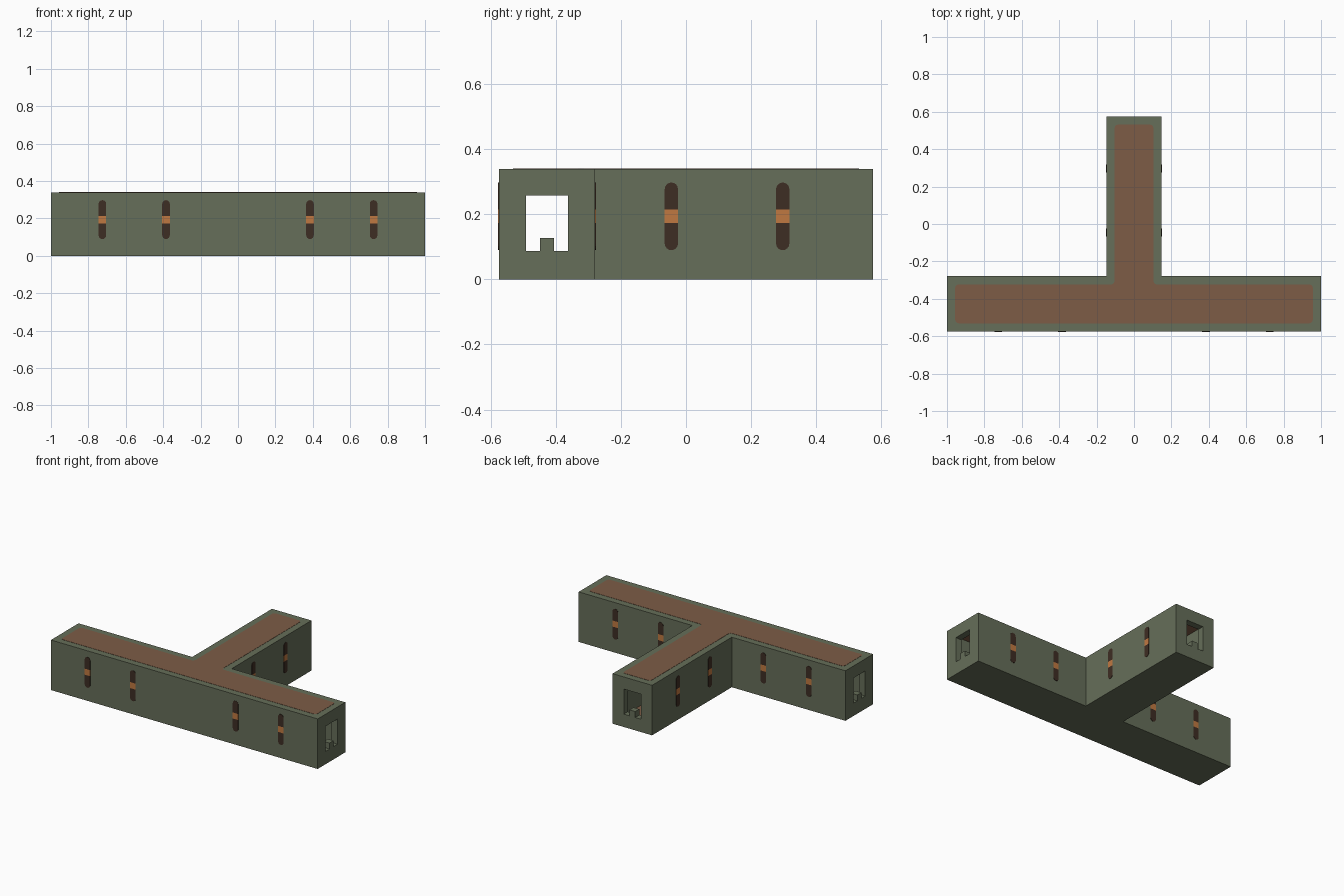
import bpy, bmesh, math
from mathutils import Matrix, Vector

if "Cube" in bpy.data.objects:
    bpy.data.objects.remove(bpy.data.objects["Cube"])

HALF_W = 0.148      # half the corridor width
BAR_Y = -0.427      # centre line of the crossing corridor
END_Y = 0.575
HEIGHT = 0.339
WALL = 0.044


def material(name, rgb):
    m = bpy.data.materials.new(name)
    m.use_nodes = True
    m.diffuse_color = (*rgb, 1)
    m.node_tree.nodes["Principled BSDF"].inputs["Base Color"].default_value = (*rgb, 1)
    return m


green = material("olive green", (0.133, 0.156, 0.100))
brown = material("clay brown", (0.205, 0.107, 0.061))
dark = material("dark brown", (0.048, 0.026, 0.017))
orange = material("lamp orange", (0.53, 0.19, 0.053))


def finish(name, bm, mats):
    bmesh.ops.recalc_face_normals(bm, faces=bm.faces)
    mesh = bpy.data.meshes.new(name)
    bm.to_mesh(mesh)
    bm.free()
    for m in mats:
        mesh.materials.append(m)
    ob = bpy.data.objects.new(name, mesh)
    bpy.context.scene.collection.objects.link(ob)
    return ob


def prism(points, depth, corner=0):
    """Extrude a flat outline along +z, optionally rounding its corners."""
    bm = bmesh.new()
    face = bm.faces.new([bm.verts.new((x, y, 0)) for x, y in points])
    if corner:
        bmesh.ops.bevel(bm, geom=list(bm.verts), offset=corner, segments=3,
                        profile=0.5, affect='VERTICES')
    ext = bmesh.ops.extrude_face_region(bm, geom=list(bm.faces))
    moved = [v for v in ext["geom"] if isinstance(v, bmesh.types.BMVert)]
    bmesh.ops.translate(bm, verts=moved, vec=(0, 0, depth))
    return bm


def tee(inset):
    """T-shaped floor plan, shrunk inward by the inset."""
    w = HALF_W - inset
    right = [(1 - inset, BAR_Y - w), (1 - inset, BAR_Y + w), (w, BAR_Y + w), (w, END_Y - inset)]
    return right + [(-x, y) for x, y in reversed(right)]


def place(bm, origin, angle):
    """Stand a flat outline up on a wall whose outward normal is at the angle."""
    normal = Vector((math.cos(angle), math.sin(angle), 0))
    side = Vector((-normal.y, normal.x, 0))
    mat = Matrix((side, (0, 0, 1), normal)).transposed().to_4x4()
    bmesh.ops.transform(bm, matrix=Matrix.Translation(origin) @ mat, verts=bm.verts)


def cut(target, cutter):
    mod = target.modifiers.new("cut", 'BOOLEAN')
    mod.operation = 'DIFFERENCE'
    mod.solver = 'EXACT'
    mod.object = cutter
    bpy.context.view_layer.objects.active = target
    bpy.ops.object.modifier_apply(modifier=mod.name)
    bpy.data.objects.remove(cutter)


# Hollow corridor shell
shell = finish("corridor_shell", prism(tee(0), HEIGHT), [green, brown])
room = prism(tee(WALL), HEIGHT - 2 * WALL)
bmesh.ops.translate(room, verts=room.verts, vec=(0, 0, WALL))
cut(shell, finish("room_cutter", room, [green]))

# Doorways at the three ends, each with a small block on the sill
SILL, BLOCK, LINTEL = 0.087, 0.127, 0.257
half = [(0.0215, BLOCK), (0.0215, SILL), (0.064, SILL), (0.064, LINTEL)]
door = half + [(-x, z) for x, z in reversed(half)]
for origin, angle in (((1, BAR_Y, 0), 0), ((-1, BAR_Y, 0), math.pi),
                      ((0, END_Y, 0), math.pi / 2)):
    bm = prism(door, 0.2)
    bmesh.ops.translate(bm, verts=bm.verts, vec=(0, 0, -0.1))
    place(bm, origin, angle)
    cut(shell, finish("door_cutter", bm, [green]))

# Brown floor and ceiling inside
for p in shell.data.polygons:
    level = min(abs(p.center.z - WALL), abs(p.center.z - HEIGHT + WALL))
    p.material_index = int(abs(p.normal.z) > 0.9 and level < 0.002)

# Roof panel
roof = prism(tee(WALL), 0.002, corner=0.018)
bmesh.ops.translate(roof, verts=roof.verts, vec=(0, 0, HEIGHT - 0.0005))
finish("roof_panel", roof, [brown])


# Capsule wall lamps with a glowing band
def wall_lamp(name, x, y, angle):
    r, low, high = 0.0205, 0.11, 0.277
    arc = [math.pi * i / 8 for i in range(9)]
    pts = [(r * math.cos(a), high + r * math.sin(a)) for a in arc]
    pts += [(-r * math.cos(a), low - r * math.sin(a)) for a in arc]
    bm = prism(pts, 0.002)
    for z in (0.173, 0.214):
        bmesh.ops.bisect_plane(bm, geom=bm.verts[:] + bm.edges[:] + bm.faces[:],
                               plane_co=(0, z, 0), plane_no=(0, 1, 0))
    for f in bm.faces:
        f.material_index = int(0.173 < f.calc_center_median().y < 0.214)
    place(bm, (x, y, 0), angle)
    finish(name, bm, [dark, orange])


for s, label in ((1, "left"), (-1, "right")):
    for i, x in enumerate((0.385, 0.725)):
        wall_lamp(f"front_lamp_{label}_{i}", s * x, BAR_Y - HALF_W, -math.pi / 2)
        wall_lamp(f"back_lamp_{label}_{i}", s * x, BAR_Y + HALF_W, math.pi / 2)
    for i, y in enumerate((-0.045, 0.297)):
        wall_lamp(f"stem_lamp_{label}_{i}", s * HALF_W, y, 0 if s > 0 else math.pi)
